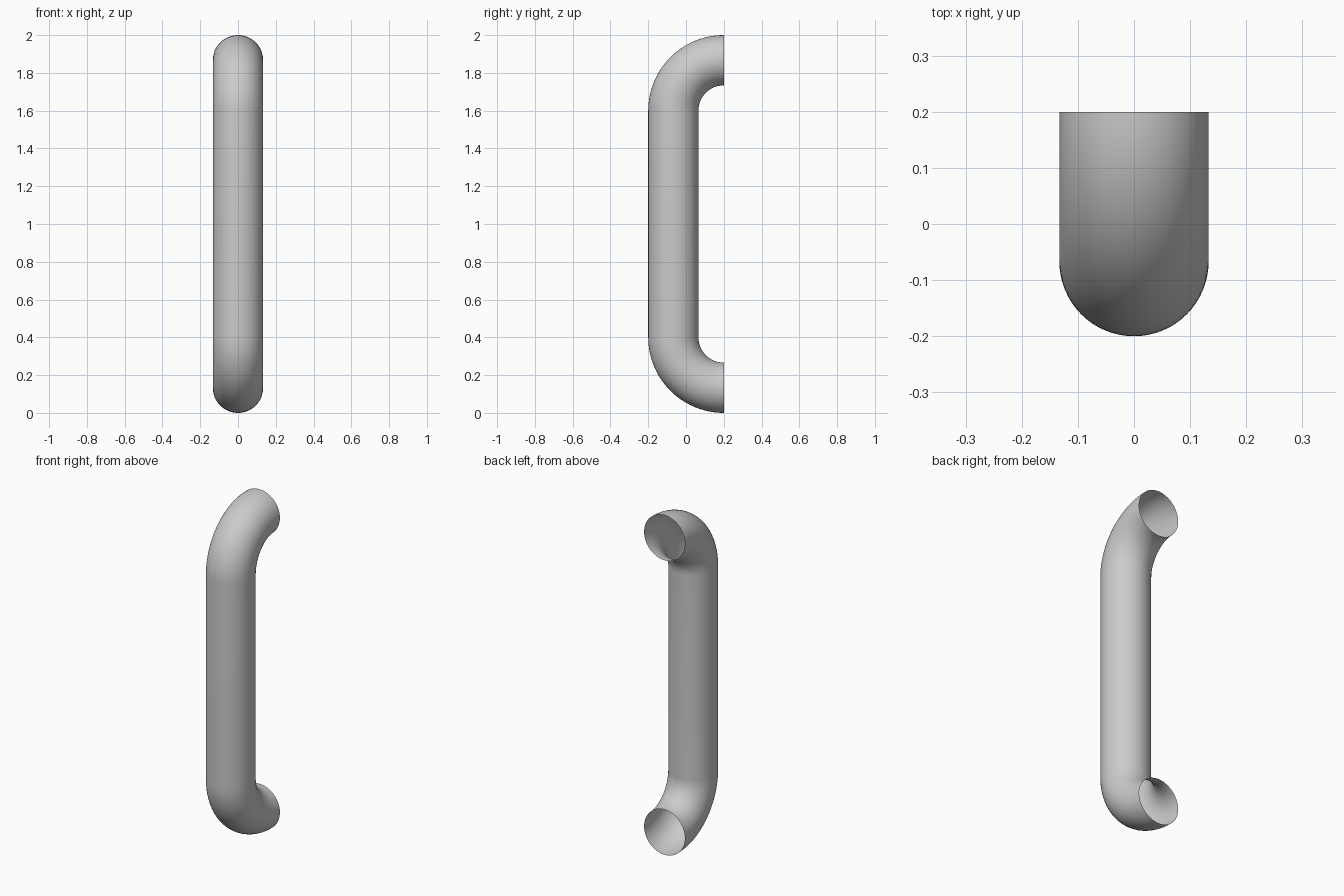
import bpy, bmesh
from math import sin, cos, pi
from mathutils import Vector

if "Cube" in bpy.data.objects:
    bpy.data.objects.remove(bpy.data.objects["Cube"])

R = 0.133          # tube radius
BEND = 0.4 - R     # centreline bend radius
SIDES, STEPS = 64, 24

# Centreline in the y-z plane: each entry is (bend centre z, angle from -y)
stations = [(0.4, -pi / 2 * (1 - i / STEPS)) for i in range(STEPS + 1)]
stations += [(1.6, pi / 2 * i / STEPS) for i in range(STEPS + 1)]

# Sweep a circle along the path, leaving both ends open
bm = bmesh.new()
rings = []
for zc, a in stations:
    out = Vector((0, -cos(a), sin(a)))
    centre = Vector((0, 0.2, zc)) + out * BEND
    ring = []
    for k in range(SIDES):
        t = 2 * pi * k / SIDES
        ring.append(bm.verts.new(centre + out * (R * cos(t)) + Vector((R * sin(t), 0, 0))))
    rings.append(ring)
for lo, hi in zip(rings, rings[1:]):
    for k in range(SIDES):
        n = (k + 1) % SIDES
        bm.faces.new((lo[k], lo[n], hi[n], hi[k])).smooth = True

# Handle object
mesh = bpy.data.meshes.new("pull_handle")
bm.to_mesh(mesh)
bm.free()
handle = bpy.data.objects.new("pull_handle", mesh)
bpy.context.collection.objects.link(handle)
